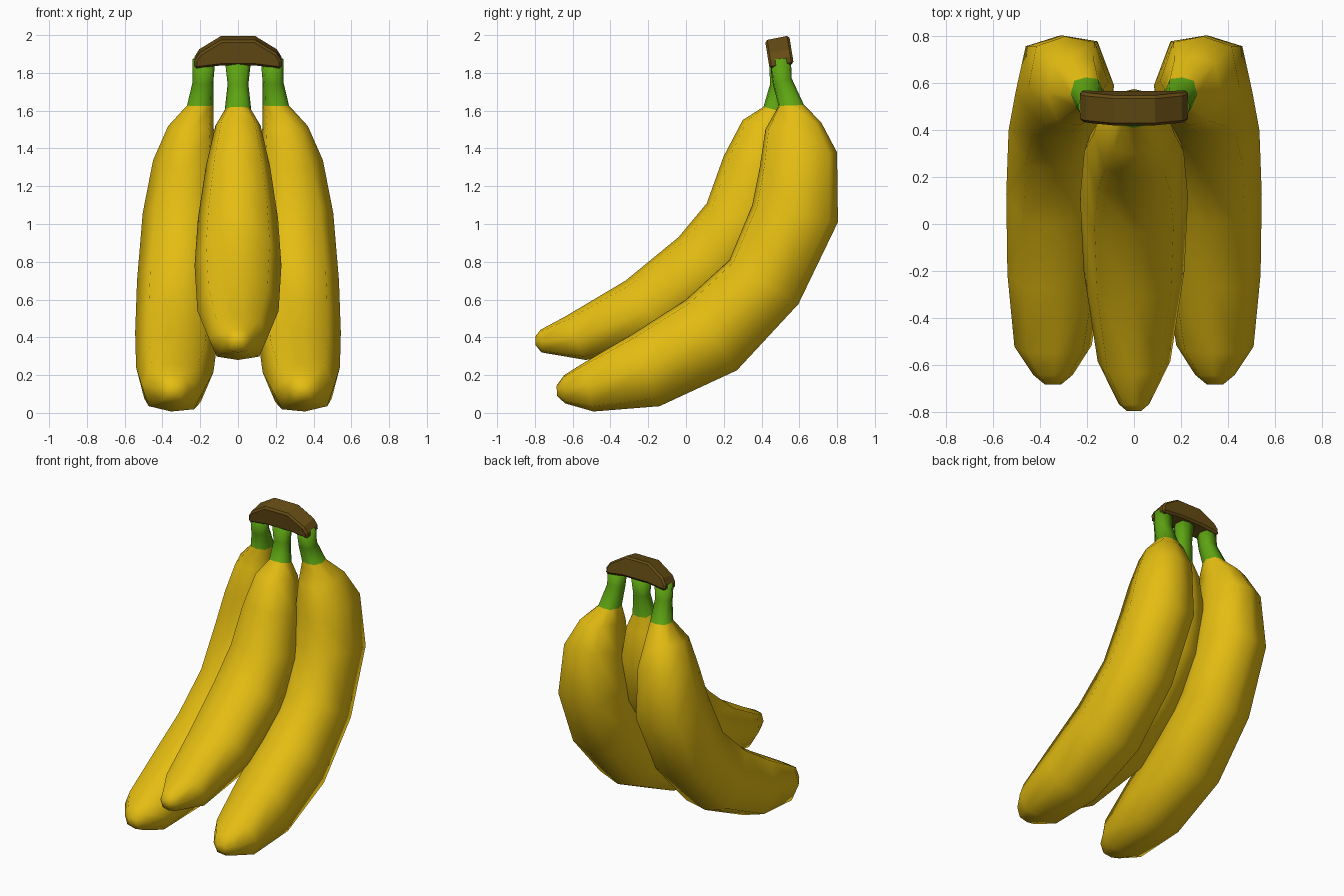
import bpy, bmesh, math
from mathutils import Vector

if "Cube" in bpy.data.objects:
    bpy.data.objects.remove(bpy.data.objects["Cube"])


def material(name, rgb):
    m = bpy.data.materials.new(name)
    m.diffuse_color = (*rgb, 1)
    m.use_nodes = True
    m.node_tree.nodes["Principled BSDF"].inputs["Base Color"].default_value = m.diffuse_color
    return m


YELLOW = material("banana_yellow", (0.78, 0.51, 0.006))
GREEN = material("stem_green", (0.11, 0.37, 0.006))
BROWN = material("crown_brown", (0.13, 0.072, 0.007))

# slightly squared octagon: (across, depth); depth -1 is the inner curve of the fruit
SECTION = [(0, -1), (.73, -.84), (1, 0), (.73, .84), (0, 1), (-.73, .84), (-1, 0), (-.73, -.84)]


def finish(bm, name, mats):
    bmesh.ops.recalc_face_normals(bm, faces=bm.faces)
    me = bpy.data.meshes.new(name)
    bm.to_mesh(me)
    bm.free()
    for m in mats:
        me.materials.append(m)
    ob = bpy.data.objects.new(name, me)
    bpy.context.collection.objects.link(ob)
    return ob


def banana(name, rings, stem_rings, side=1, roll=0):
    """Loft rings of (inner y, inner z, outer y, outer z, centre x, half width)."""
    bm = bmesh.new()
    loops = []
    cr, sr = math.cos(roll), math.sin(roll)
    for uy, uz, ly, lz, x, hw in rings:
        u, l = Vector((0, uy, uz)), Vector((0, ly, lz))
        c = (u + l) / 2 + Vector((x, 0, 0))
        d = (l - u).length / 2
        n, ax = (l - u).normalized(), Vector((1, 0, 0))
        w, n = ax * cr - n * sr, n * cr + ax * sr
        loop = []
        for a, b in SECTION:
            p = c + w * hw * a + n * d * b
            loop.append(bm.verts.new((p.x * side, p.y, p.z)))
        loops.append(loop)
    for i in range(len(loops) - 1):
        for j in range(8):
            k = (j + 1) % 8
            f = bm.faces.new((loops[i][j], loops[i][k], loops[i + 1][k], loops[i + 1][j]))
            f.material_index = 1 if i < stem_rings else 0
    bm.faces.new(loops[0]).material_index = 1
    bm.faces.new(loops[-1])
    for f in bm.faces:
        f.smooth = True
    return finish(bm, name, [YELLOW, GREEN])


# outer fruit, stem top to tip
outer = [
    (.445, 1.87, .555, 1.88, .18, .06),
    (.460, 1.74, .560, 1.77, .185, .055),
    (.490, 1.625, .625, 1.63, .20, .07),
    (.420, 1.50, .715, 1.54, .25, .12),
    (.390, 1.30, .800, 1.38, .28, .17),
    (.350, 1.10, .805, 1.01, .295, .21),
    (.230, .81, .595, .575, .315, .22),
    (.000, .60, .270, .225, .325, .22),
    (-.280, .42, -.140, .035, .335, .205),
    (-.550, .26, -.490, .007, .345, .165),
    (-.645, .20, -.640, .05, .345, .085),
    (-.685, .145, -.683, .09, .345, .035),
]
banana("right_banana", outer, 2, 1, math.radians(4))
banana("left_banana", outer, 2, -1, math.radians(4))

# middle fruit
middle = [
    (.440, 1.87, .550, 1.88, 0, .07),
    (.445, 1.74, .535, 1.74, 0, .055),
    (.410, 1.62, .530, 1.59, 0, .07),
    (.300, 1.55, .560, 1.49, 0, .12),
    (.200, 1.36, .575, 1.25, 0, .17),
    (.110, 1.11, .510, .95, 0, .212),
    (-.040, .93, .270, .63, 0, .23),
    (-.320, .70, -.080, .38, 0, .215),
    (-.640, .51, -.530, .28, 0, .155),
    (-.770, .44, -.765, .32, 0, .065),
    (-.798, .405, -.797, .36, 0, .03),
]
banana("middle_banana", middle, 2)

# brown crown joining the stems: extruded arch profile, leaned a little forward
half = [(.09, 1.985), (.205, 1.915), (.23, 1.875), (.23, 1.833), (.09, 1.85)]
profile = half + [(-x, z) for x, z in reversed(half)]
bm = bmesh.new()
face = bm.faces.new([bm.verts.new((x, -.064, z)) for x, z in profile])
ext = bmesh.ops.extrude_face_region(bm, geom=[face])
bmesh.ops.translate(bm, vec=(0, .128, 0), verts=[v for v in ext["geom"] if isinstance(v, bmesh.types.BMVert)])
for v in bm.verts:
    y = v.co.y
    v.co.y = .48 + y + (2 - v.co.z) * .16
    v.co.z += y * .2
bmesh.ops.recalc_face_normals(bm, faces=bm.faces)
bmesh.ops.bevel(bm, geom=[e for e in bm.edges if e.calc_face_angle(0) > 1.2],
                offset=.012, segments=1, affect='EDGES')
finish(bm, "crown", [BROWN])
